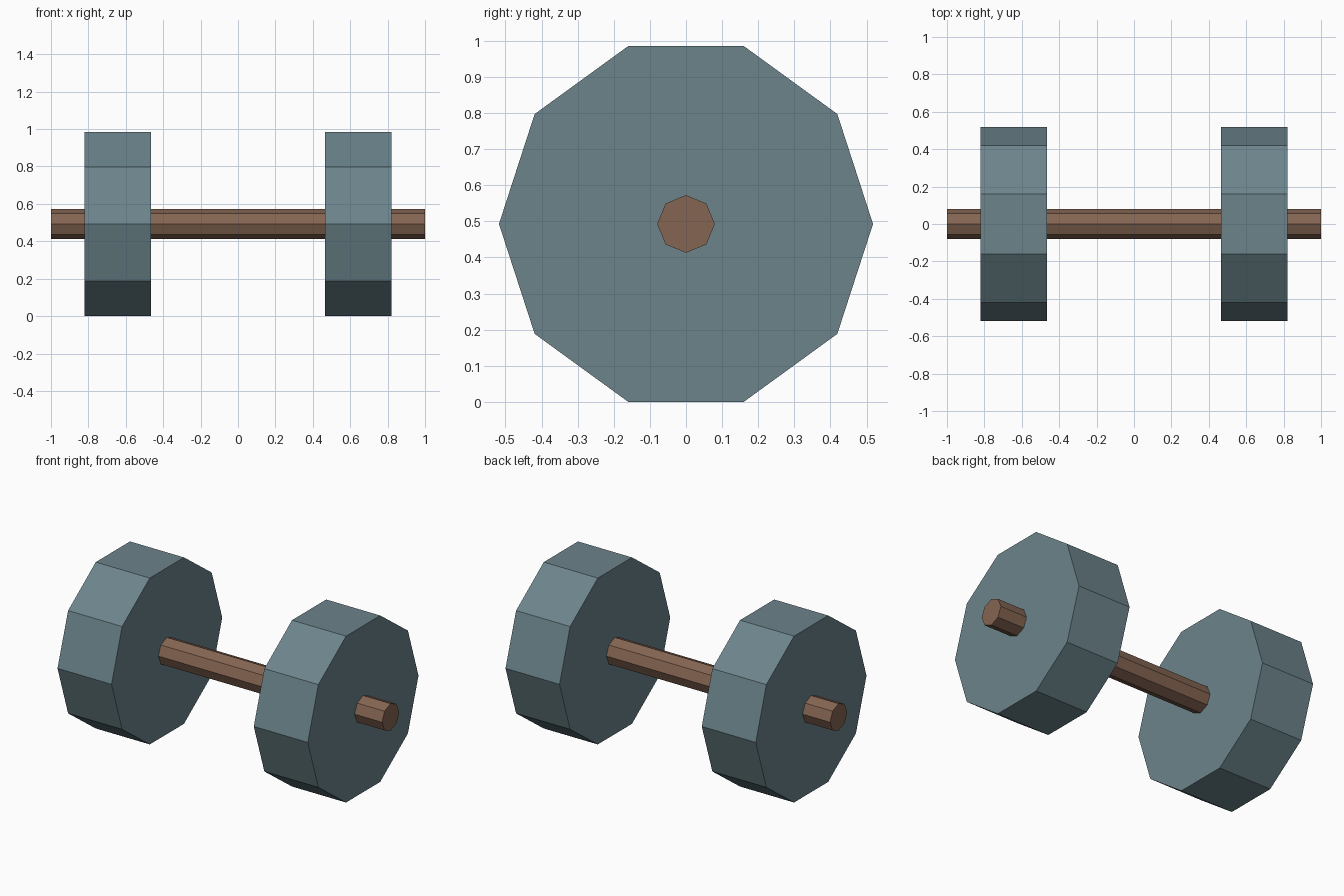
import bpy
from math import radians, cos, pi

cube = bpy.data.objects.get("Cube")
if cube:
    bpy.data.objects.remove(cube, do_unlink=True)

PLATE_RADIUS = 0.518
AXIS_HEIGHT = PLATE_RADIUS * cos(pi / 10)  # each plate rests on a flat side


def make_material(name, color):
    mat = bpy.data.materials.new(name)
    mat.use_nodes = True
    mat.diffuse_color = color
    mat.node_tree.nodes["Principled BSDF"].inputs["Base Color"].default_value = color
    return mat


def x_cylinder(name, sides, radius, length, x, mat):
    """Flat-sided cylinder lying along x."""
    bpy.ops.mesh.primitive_cylinder_add(
        vertices=sides, radius=radius, depth=length,
        location=(x, 0, AXIS_HEIGHT), rotation=(0, radians(90), 0))
    obj = bpy.context.object
    obj.name = name
    obj.data.materials.append(mat)
    bpy.ops.object.transform_apply(location=False, rotation=True, scale=True)
    return obj


slate = make_material("slate_grey", (0.15, 0.23, 0.26, 1))
brown = make_material("brown", (0.235, 0.13, 0.085, 1))

# Bar through both plates
x_cylinder("bar", 8, 0.08, 2.0, 0, brown)

# Ten-sided weight plates
for side, sign in (("left", 1), ("right", -1)):
    x_cylinder(side + "_weight", 10, PLATE_RADIUS, 0.354, sign * 0.643, slate)
